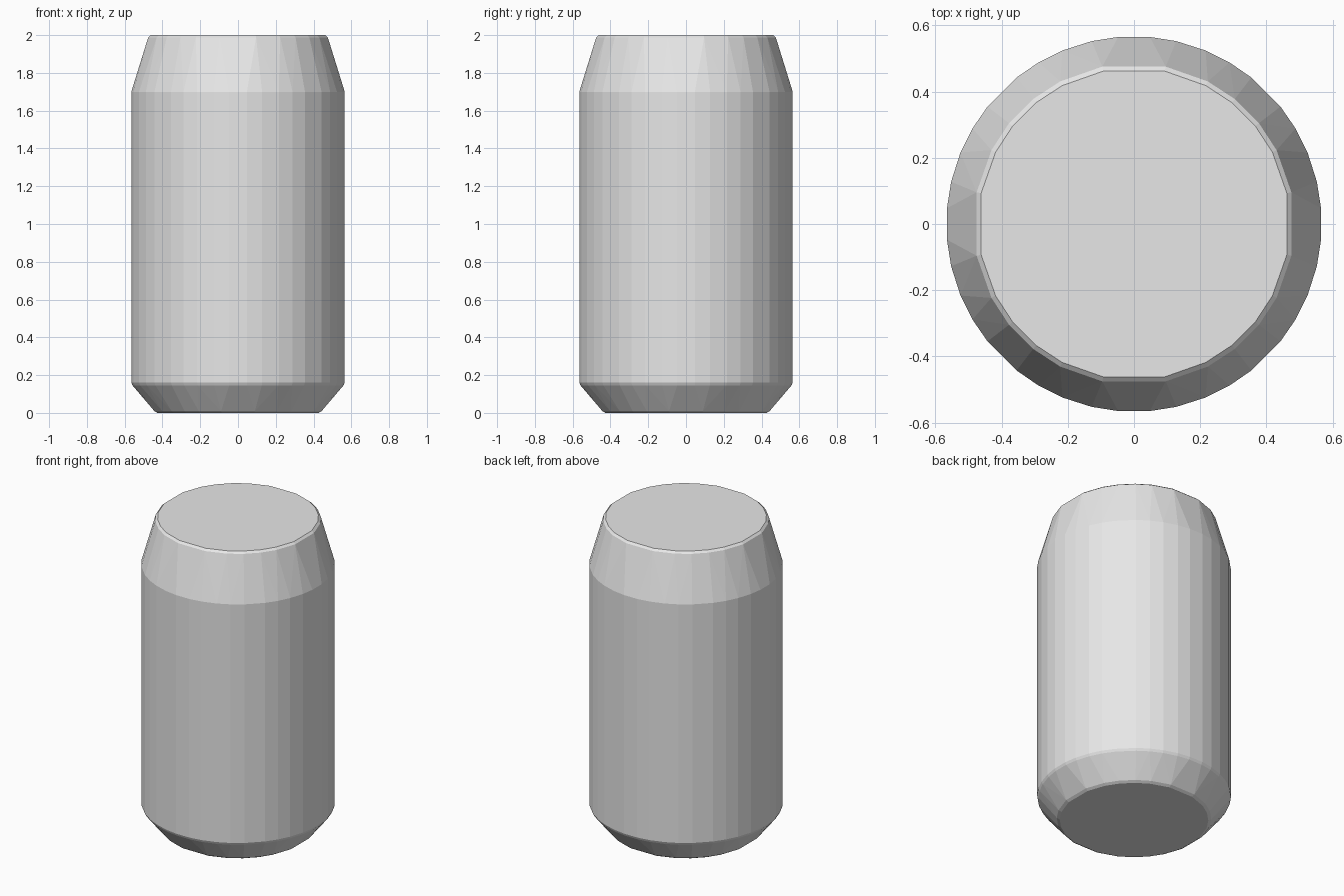
import bpy, bmesh
from math import radians, cos, sin

cube = bpy.data.objects.get("Cube")
if cube:
    bpy.data.objects.remove(cube, do_unlink=True)

# Plain grey metal
metal = bpy.data.materials.new("light_grey_metal")
metal.use_nodes = True
grey = (0.8, 0.8, 0.8, 1)
metal.diffuse_color = grey
metal.node_tree.nodes["Principled BSDF"].inputs["Base Color"].default_value = grey

# Corner angles of one eighth of a ring, mirrored and repeated all around
FINE = [4.8, 13, 22.4, 30.6, 38.7]
COARSE = [11.4, 27.4, 38.9]


def ring_angles(eighth):
    quarter = eighth + [90 - a for a in reversed(eighth)]
    return [radians(a + 90 * q) for q in range(4) for a in quarter]


# Can profile from base to lid: radius, height, corner angles
PROFILE = [
    (0.435, 0.0, COARSE),
    (0.452, 0.01, COARSE),
    (0.56, 0.145, FINE),
    (0.567, 0.16, FINE),
    (0.567, 1.70, FINE),
    (0.485, 1.988, COARSE),
    (0.471, 2.0, COARSE),
]

# The can is convex, so a hull joins rings of differing side counts
bm = bmesh.new()
for radius, height, eighth in PROFILE:
    for a in ring_angles(eighth):
        bm.verts.new((radius * cos(a), radius * sin(a), height))
bmesh.ops.convex_hull(bm, input=bm.verts[:])
bmesh.ops.delete(bm, geom=[v for v in bm.verts if not v.link_faces], context='VERTS')
bmesh.ops.dissolve_limit(bm, angle_limit=radians(0.5), verts=bm.verts[:], edges=bm.edges[:])
bmesh.ops.recalc_face_normals(bm, faces=bm.faces[:])

mesh = bpy.data.meshes.new("can_body")
bm.to_mesh(mesh)
bm.free()
mesh.materials.append(metal)
can = bpy.data.objects.new("can_body", mesh)
bpy.context.collection.objects.link(can)
